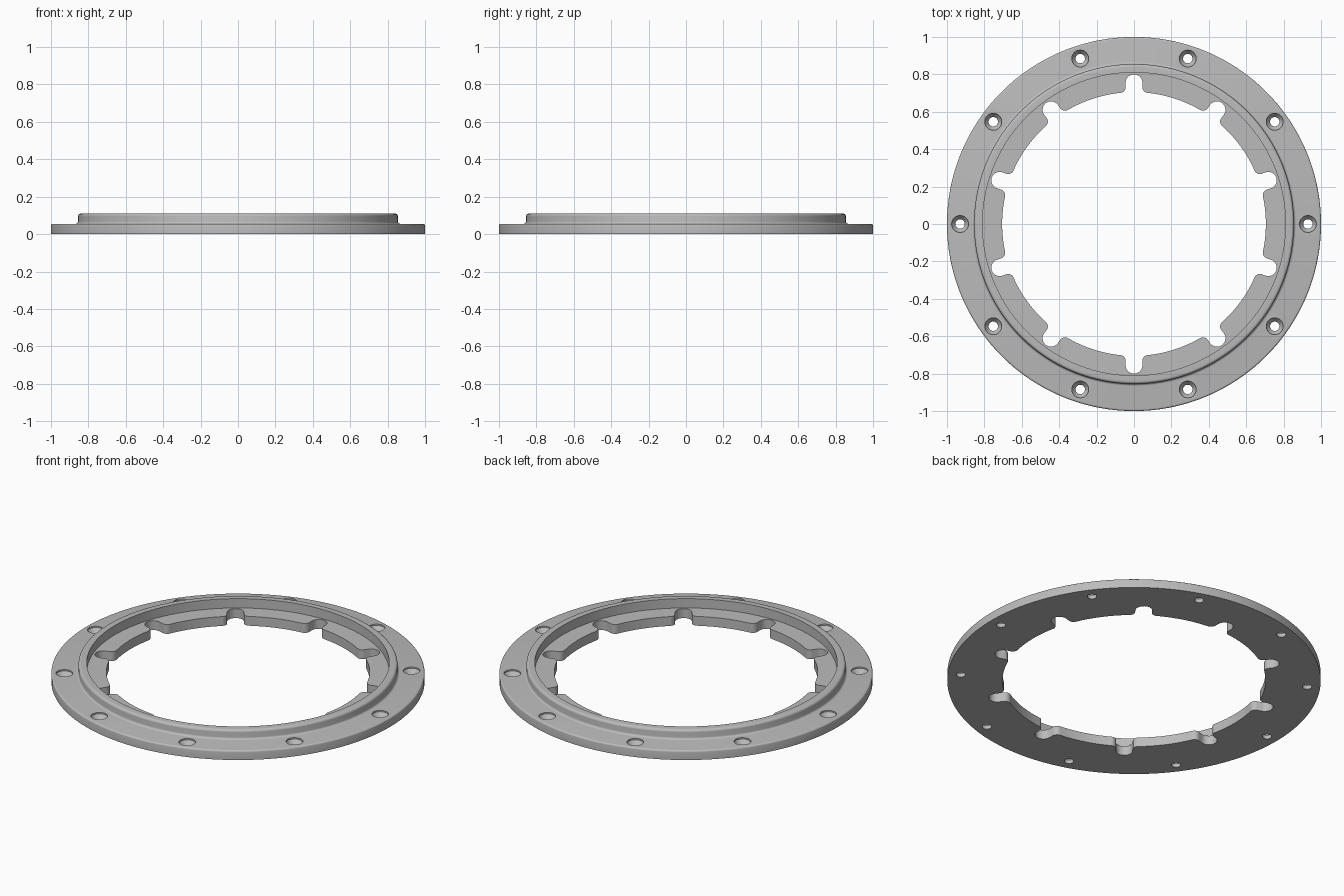
import bpy, bmesh
from math import sin, cos, pi, radians, sqrt, atan2, degrees
from mathutils import Matrix, Vector

cube = bpy.data.objects.get("Cube")
if cube:
    bpy.data.objects.remove(cube, do_unlink=True)

COUNT = 10        # notches and screw holes
INNER = 0.705     # radius of the opening
FLANGE, TOP = 0.055, 0.11


def arc(cx, cy, r, a0, a1, n):
    """Points along an arc, angles in degrees."""
    angles = [radians(a0 + (a1 - a0) * i / n) for i in range(n + 1)]
    return [(cx + r * cos(a), cy + r * sin(a)) for a in angles]


def lathe(bm, profile, segments, move=(0, 0, 0)):
    """Spin a closed (radius, height) profile about the z axis."""
    rings = []
    for i in range(segments):
        a = 2 * pi * i / segments
        rings.append([bm.verts.new(Vector((r * cos(a), r * sin(a), z)) + Vector(move))
                      for r, z in profile])
    for i in range(segments):
        a, b = rings[i], rings[(i + 1) % segments]
        for j in range(len(profile)):
            k = (j + 1) % len(profile)
            bm.faces.new((a[j], b[j], b[k], a[k]))


def finish(bm, name):
    bmesh.ops.remove_doubles(bm, verts=bm.verts, dist=1e-5)
    bmesh.ops.recalc_face_normals(bm, faces=bm.faces)
    mesh = bpy.data.meshes.new(name)
    bm.to_mesh(mesh)
    bm.free()
    obj = bpy.data.objects.new(name, mesh)
    bpy.context.collection.objects.link(obj)
    return obj


# Flanged ring with a raised, rounded lip
profile = [(0.5, 0), (1, 0)]
profile += arc(0.99, FLANGE - 0.01, 0.01, 0, 90, 4)
profile += arc(0.867, FLANGE + 0.012, 0.012, 270, 180, 4)
profile += arc(0.84, TOP - 0.015, 0.015, 0, 90, 5)
profile += [(0.81, TOP), (0.81, FLANGE), (0.5, FLANGE)]
bm = bmesh.new()
lathe(bm, profile, 180)
ring = finish(bm, "flanged_ring")

# Opening cutter: a circle with rounded, flared slots
half, fillet, slot_end = 0.045, 0.03, 0.755
side = half + fillet
reach = sqrt((INNER + fillet) ** 2 - side ** 2)
mouth = degrees(atan2(side, reach))
lower = arc(reach, -side, fillet, 180 - mouth, 90, 6)
upper = [(x, -y) for x, y in reversed(lower)]
step = 360 / COUNT
sector = lower + arc(slot_end, 0, half, -90, 90, 14) + upper
sector += arc(0, 0, INNER, mouth, step - mouth, 14)[1:-1]

bm = bmesh.new()
outline = []
for i in range(COUNT):
    turn = Matrix.Rotation(radians(90 + i * step), 3, 'Z')
    outline += [bm.verts.new(turn @ Vector((x, y, -0.1))) for x, y in sector]
face = bm.faces.new(outline)
extruded = bmesh.ops.extrude_face_region(bm, geom=[face])
bmesh.ops.translate(bm, vec=(0, 0, 0.4),
                    verts=[v for v in extruded["geom"] if isinstance(v, bmesh.types.BMVert)])
opening_cutter = finish(bm, "opening_cutter")

# Countersunk screw hole cutters
bm = bmesh.new()
for i in range(COUNT):
    a = radians(i * step)
    place = Matrix.Translation((0.93 * cos(a), 0.93 * sin(a), 0))
    rings = []
    for r, z in ((0.025, -0.05), (0.025, 0.022), (0.045, 0.047), (0.045, 0.09)):
        rings.append([bm.verts.new(place @ Vector((x, y, z)))
                      for x, y in arc(0, 0, r, 0, 360, 32)[:-1]])
    for low, high in zip(rings, rings[1:]):
        for j in range(32):
            k = (j + 1) % 32
            bm.faces.new((low[j], low[k], high[k], high[j]))
    bm.faces.new(rings[0][::-1])
    bm.faces.new(rings[-1])
hole_cutter = finish(bm, "screw_hole_cutter")

# Cut the ring and remove the cutters
bpy.ops.object.select_all(action='DESELECT')
bpy.context.view_layer.objects.active = ring
ring.select_set(True)
for cutter in (opening_cutter, hole_cutter):
    cutter.hide_render = True
    cut = ring.modifiers.new(cutter.name, 'BOOLEAN')
    cut.operation = 'DIFFERENCE'
    cut.solver = 'EXACT'
    cut.object = cutter
    bpy.ops.object.modifier_apply(modifier=cut.name)
    bpy.data.objects.remove(cutter, do_unlink=True)

# Grey metal
metal = bpy.data.materials.new("grey_metal")
metal.use_nodes = True
colour = (0.5, 0.5, 0.5, 1)
metal.diffuse_color = colour
metal.node_tree.nodes["Principled BSDF"].inputs["Base Color"].default_value = colour
ring.data.materials.clear()
ring.data.materials.append(metal)
for p in ring.data.polygons:
    p.material_index = 0
bpy.ops.object.shade_smooth_by_angle(angle=radians(32))
